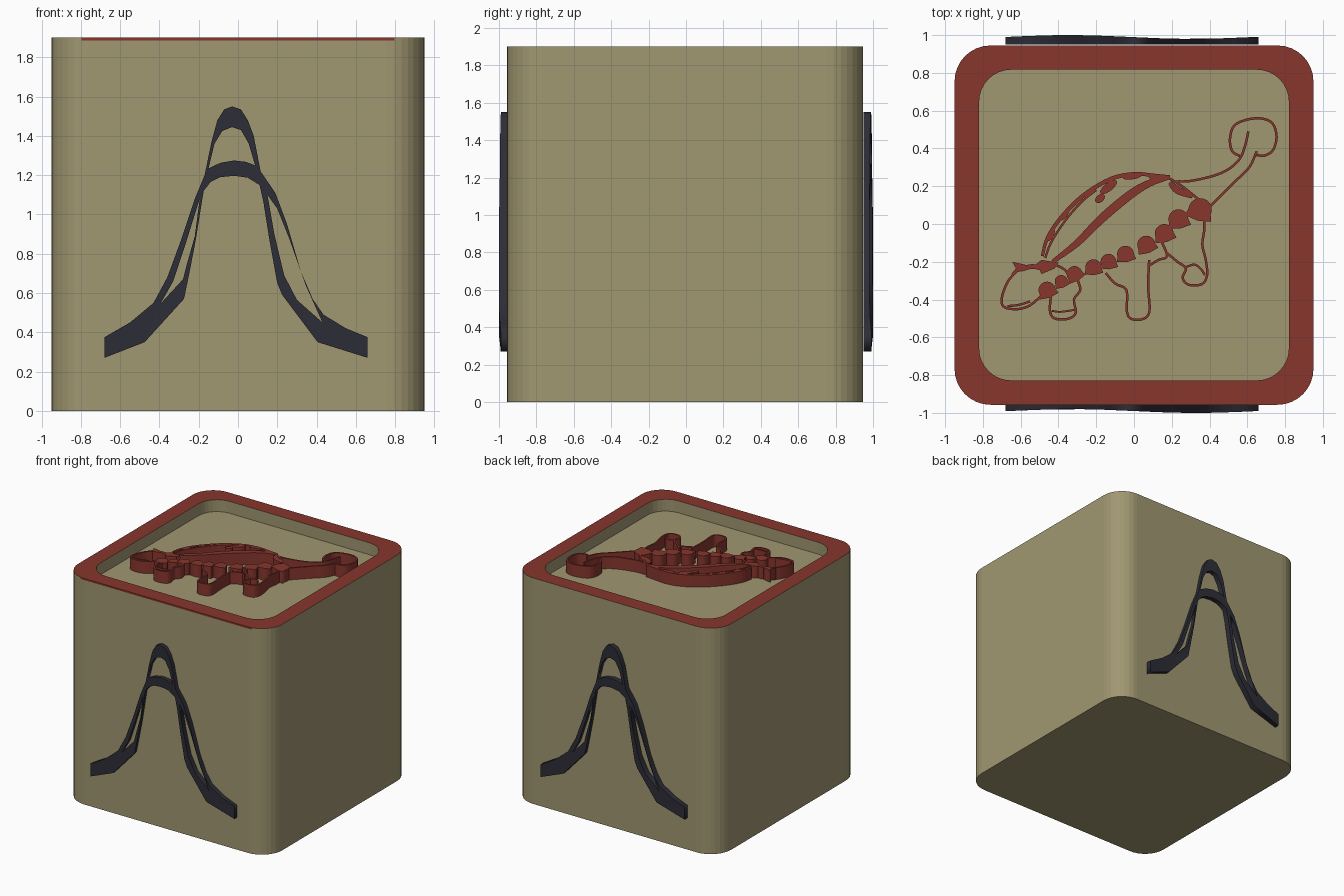
import bpy, bmesh, math
from mathutils import Vector, Matrix

if "Cube" in bpy.data.objects:
    bpy.data.objects.remove(bpy.data.objects["Cube"])

TOP, FLOOR = 1.9, 1.8

def material(name, rgb):
    m = bpy.data.materials.new(name)
    m.diffuse_color = (*rgb, 1)
    m.use_nodes = True
    m.node_tree.nodes["Principled BSDF"].inputs["Base Color"].default_value = m.diffuse_color
    return m

TAN = material("tan", (0.352, 0.309, 0.165))
RED = material("brick red", (0.246, 0.037, 0.027))
DARK = material("dark slate", (0.026, 0.026, 0.038))

def add(name, mesh, *mats):
    ob = bpy.data.objects.new(name, mesh)
    bpy.context.collection.objects.link(ob)
    for m in mats:
        mesh.materials.append(m)
    return ob

def from_bmesh(name, bm, *mats):
    bmesh.ops.recalc_face_normals(bm, faces=bm.faces)
    me = bpy.data.meshes.new(name)
    bm.to_mesh(me)
    bm.free()
    return add(name, me, *mats)

def plate_mesh(name, loops, half):
    """Flat filled outline (further loops are holes), thickened both ways."""
    cu = bpy.data.curves.new(name + " outline", 'CURVE')
    cu.dimensions, cu.fill_mode, cu.extrude = '2D', 'BOTH', half
    for loop in loops:
        sp = cu.splines.new('POLY')
        sp.points.add(len(loop) - 1)
        for p, (x, y) in zip(sp.points, loop):
            p.co = (x, y, 0, 1)
        sp.use_cyclic_u = True
    tmp = bpy.data.objects.new(name + " tmp", cu)
    bpy.context.collection.objects.link(tmp)
    me = bpy.data.meshes.new_from_object(tmp.evaluated_get(bpy.context.evaluated_depsgraph_get()))
    bpy.data.objects.remove(tmp)
    me.materials.clear()
    me.name = name
    return me

def smooth(pts, n=4):
    """Catmull-Rom curve through the points."""
    P = [Vector(p) for p in pts]
    P = [2 * P[0] - P[1]] + P + [2 * P[-1] - P[-2]]
    out = []
    for a, b, c, d in zip(P, P[1:], P[2:], P[3:]):
        for i in range(n):
            t = i / n
            out.append(0.5 * (2*b + (c - a)*t + (2*a - 5*b + 4*c - d)*t*t + (3*b - a - 3*c + d)*t**3))
    return out + [P[-2]]

def stroke(name, pts, w=0.013, bulge=0.0):
    """Upright wall following a path; bulge widens its middle."""
    path = smooth(pts)
    bm, rows = bmesh.new(), []
    for i, p in enumerate(path):
        t = (path[min(i + 1, len(path) - 1)] - path[max(i - 1, 0)]).normalized()
        s = Vector((-t.y, t.x)) * (w + bulge * math.sin(math.pi * i / (len(path) - 1))) / 2
        rows.append([bm.verts.new((*q, z)) for q, z in
                     ((p - s, FLOOR), (p + s, FLOOR), (p + s, TOP), (p - s, TOP))])
    for a, b in zip(rows, rows[1:]):
        for k in range(4):
            bm.faces.new((a[k], a[(k + 1) % 4], b[(k + 1) % 4], b[k]))
    bm.faces.new(rows[0])
    bm.faces.new(rows[-1])
    return from_bmesh(name, bm, RED)

def chip(name, pts):
    """Upright solid with a filled outline."""
    ob = add(name, plate_mesh(name, [pts], (TOP - FLOOR) / 2), RED)
    ob.location.z = (TOP + FLOOR) / 2

# box with a sunken top and a red rim
def ring(bm, x0, x1, y0, y1, r, z, n=8):
    vs = []
    for cx, cy, a0 in ((x1 - r, y1 - r, 0), (x0 + r, y1 - r, 90), (x0 + r, y0 + r, 180), (x1 - r, y0 + r, 270)):
        for i in range(n + 1):
            a = math.radians(a0 + 90 * i / n)
            vs.append(bm.verts.new((cx + r * math.cos(a), cy + r * math.sin(a), z)))
    return vs

bm = bmesh.new()
outer, inner = (-0.95, 0.95, -0.957, 0.945, 0.19), (-0.82, 0.82, -0.828, 0.817, 0.17)
rings = [ring(bm, *s, z) for s, z in
         ((outer, 0), (outer, 1.886), (outer, TOP), (inner, TOP), (inner, FLOOR))]
for a, b in zip(rings, rings[1:]):
    for i in range(len(a)):
        j = (i + 1) % len(a)
        bm.faces.new((a[i], a[j], b[j], b[i]))
bm.faces.new(rings[0])
bm.faces.new(rings[-1])
bmesh.ops.recalc_face_normals(bm, faces=bm.faces)
for f in bm.faces:
    z = f.calc_center_median().z
    f.material_index = int(z > 1.89 and (f.normal.z > 0.9 or f.normal.y < -0.99))
from_bmesh("box", bm, TAN, RED)

# twin bell curves, on the front and turned round for the back
outline = [(0.66, 0.27), (0.66, 0.375), (0.55, 0.42), (0.435, 0.49), (0.38, 0.57), (0.32, 0.71), (0.25, 0.95),
           (0.19, 1.11), (0.115, 1.22), (0.08, 1.4), (0.05, 1.48), (0.015, 1.535), (-0.03, 1.55), (-0.07, 1.535),
           (-0.105, 1.48), (-0.135, 1.37), (-0.17, 1.2), (-0.22, 1.08), (-0.29, 0.87), (-0.36, 0.68),
           (-0.43, 0.55), (-0.55, 0.45), (-0.68, 0.375), (-0.68, 0.27), (-0.475, 0.35), (-0.275, 0.57),
           (-0.25, 0.69), (-0.215, 0.87), (-0.175, 1.12), (-0.14, 1.165), (-0.09, 1.19), (-0.02, 1.197),
           (0.05, 1.187), (0.11, 1.15), (0.13, 1.06), (0.16, 0.87), (0.2, 0.65), (0.225, 0.59), (0.405, 0.35)]
holes = [[(-0.15, 1.235), (-0.12, 1.36), (-0.08, 1.425), (-0.03, 1.445), (0.015, 1.43), (0.055, 1.36),
          (0.087, 1.25), (0.04, 1.268), (-0.02, 1.275), (-0.09, 1.263)],
         [(-0.195, 1.08), (-0.22, 0.89), (-0.265, 0.73), (-0.28, 0.67), (-0.395, 0.545), (-0.33, 0.66),
          (-0.27, 0.84)],
         [(0.15, 1.1), (0.185, 0.9), (0.235, 0.69), (0.3, 0.565), (0.43, 0.45), (0.345, 0.64),
          (0.26, 0.88), (0.2, 1.03)]]
bell = plate_mesh("bell_curves", [outline] + holes, 0.02)
bell.transform(Matrix.Rotation(math.pi / 2, 4, 'X'))
for v in bell.vertices:   # gently waved outer face, back sunk into the box
    v.co.y = -0.95 if v.co.y > 0 else -0.99 - 0.01 * math.sin(math.pi * v.co.x / 0.66)
add("front_bell_curves", bell, DARK)
back = add("back_bell_curves", bell)
back.rotation_euler.z = math.pi
back.location.x = -0.02

# dinosaur relief: line work
stroke("head_line", [(-0.62, -0.25), (-0.665, -0.3), (-0.695, -0.37), (-0.7, -0.42), (-0.675, -0.445),
                     (-0.61, -0.45), (-0.55, -0.43), (-0.49, -0.38)])
stroke("mouth_line", [(-0.67, -0.435), (-0.61, -0.428), (-0.55, -0.41)], 0.012)
stroke("brow_line", [(-0.6, -0.24), (-0.54, -0.225), (-0.48, -0.235)], 0.025)
stroke("back_line", [(-0.485, -0.17), (-0.465, -0.09), (-0.42, -0.01), (-0.345, 0.08), (-0.25, 0.165),
                     (-0.12, 0.24), (0, 0.265), (0.1, 0.258), (0.19, 0.25)], 0.016, 0.006)
stroke("inner_back_line", [(-0.47, -0.18), (-0.44, -0.1), (-0.37, 0.01), (-0.28, 0.115), (-0.2, 0.18)], 0.012)
stroke("flank_band", [(-0.43, -0.2), (-0.3, -0.1), (-0.17, 0.03), (-0.02, 0.155), (0.08, 0.215), (0.18, 0.245)],
       0.022, 0.025)
stroke("rump_line", [(0.17, 0.25), (0.24, 0.21), (0.33, 0.14), (0.39, 0.08)], 0.013)
stroke("rump_band", [(0.19, 0.22), (0.23, 0.18), (0.31, 0.145)], 0.02, 0.02)
stroke("tail_upper_line", [(0.22, 0.225), (0.3, 0.228), (0.42, 0.255), (0.5, 0.29), (0.56, 0.345),
                           (0.59, 0.42), (0.605, 0.49)])
stroke("tail_lower_line", [(0.4, 0.09), (0.53, 0.22), (0.61, 0.3), (0.65, 0.385)])
stroke("tail_club_line", [(0.56, 0.36), (0.52, 0.385), (0.508, 0.45), (0.53, 0.52), (0.6, 0.553), (0.68, 0.558),
                          (0.735, 0.53), (0.755, 0.46), (0.735, 0.39), (0.69, 0.362), (0.65, 0.365)])
stroke("front_leg_line", [(-0.44, -0.38), (-0.445, -0.46), (-0.42, -0.5), (-0.35, -0.502), (-0.308, -0.47),
                          (-0.318, -0.4), (-0.285, -0.35), (-0.3, -0.29)])
stroke("front_foot_line", [(-0.435, -0.46), (-0.39, -0.465), (-0.315, -0.455)], 0.01)
stroke("middle_leg_line", [(-0.15, -0.26), (-0.1, -0.315), (-0.04, -0.35), (-0.038, -0.46), (-0.015, -0.502),
                           (0.05, -0.502), (0.082, -0.46), (0.075, -0.33), (0.08, -0.19)])
stroke("hip_line", [(0.08, -0.22), (0.13, -0.19), (0.175, -0.17), (0.145, -0.09)])
stroke("rear_leg_line", [(0.17, -0.15), (0.23, -0.2), (0.275, -0.235), (0.257, -0.285), (0.29, -0.322),
                         (0.36, -0.318), (0.387, -0.27), (0.38, -0.19), (0.362, -0.11), (0.372, -0.03), (0.37, 0.05)])
stroke("rear_foot_line", [(0.27, -0.23), (0.32, -0.215), (0.355, -0.24), (0.375, -0.27)], 0.012)
stroke("neck_line", [(-0.43, -0.21), (-0.37, -0.24), (-0.34, -0.28)], 0.013)

# dinosaur relief: filled horn, neck plates and scutes
chip("horn", [(-0.645, -0.2), (-0.535, -0.225), (-0.6, -0.25), (-0.65, -0.265), (-0.625, -0.235)])
chip("neck_plate", [(-0.545, -0.235), (-0.49, -0.19), (-0.4, -0.205), (-0.42, -0.235), (-0.49, -0.265), (-0.5, -0.24)])

def ellipse(x, y, a, b, deg, n=12):
    c, s = math.cos(math.radians(deg)), math.sin(math.radians(deg))
    return [(x + a * u * c - b * v * s, y + a * u * s + b * v * c)
            for u, v in ((math.cos(2 * math.pi * i / n), math.sin(2 * math.pi * i / n)) for i in range(n))]

for i, (x, y, a, b, d) in enumerate([(-0.135, 0.195, 0.055, 0.022, 38), (-0.18, 0.135, 0.03, 0.02, 40),
                                     (-0.01, 0.25, 0.05, 0.014, 8), (0.13, 0.245, 0.055, 0.016, -5),
                                     (-0.235, 0.165, 0.035, 0.012, 40), (-0.44, -0.06, 0.035, 0.014, 60),
                                     (-0.37, 0.045, 0.035, 0.014, 48)]):
    chip(f"back_spot_{i + 1}", ellipse(x, y, a, b, d))

def scute(i, x, y, r, deg):
    """Domed head with a flared, pointed foot."""
    pts = [(r * math.cos(math.radians(a)), r * math.sin(math.radians(a))) for a in range(-10, 191, 20)]
    pts += [(-1.15 * r, -0.75 * r), (0, -0.95 * r), (1.15 * r, -0.75 * r)]
    c, s = math.cos(math.radians(deg)), math.sin(math.radians(deg))
    chip(f"scute_{i}", [(x + u * c - v * s, y + u * s + v * c) for u, v in pts])

for i, (x, y, r, d) in enumerate([(-0.46, -0.35, 0.045, 20), (-0.385, -0.305, 0.035, 20), (-0.315, -0.265, 0.042, 30),
                                  (-0.215, -0.23, 0.043, 5), (-0.135, -0.2, 0.042, 5), (-0.045, -0.16, 0.045, 10),
                                  (0.065, -0.11, 0.048, 20), (0.16, -0.05, 0.05, 15), (0.235, 0.025, 0.053, 10),
                                  (0.35, 0.075, 0.062, -15)]):
    scute(i + 1, x, y, r, d)
